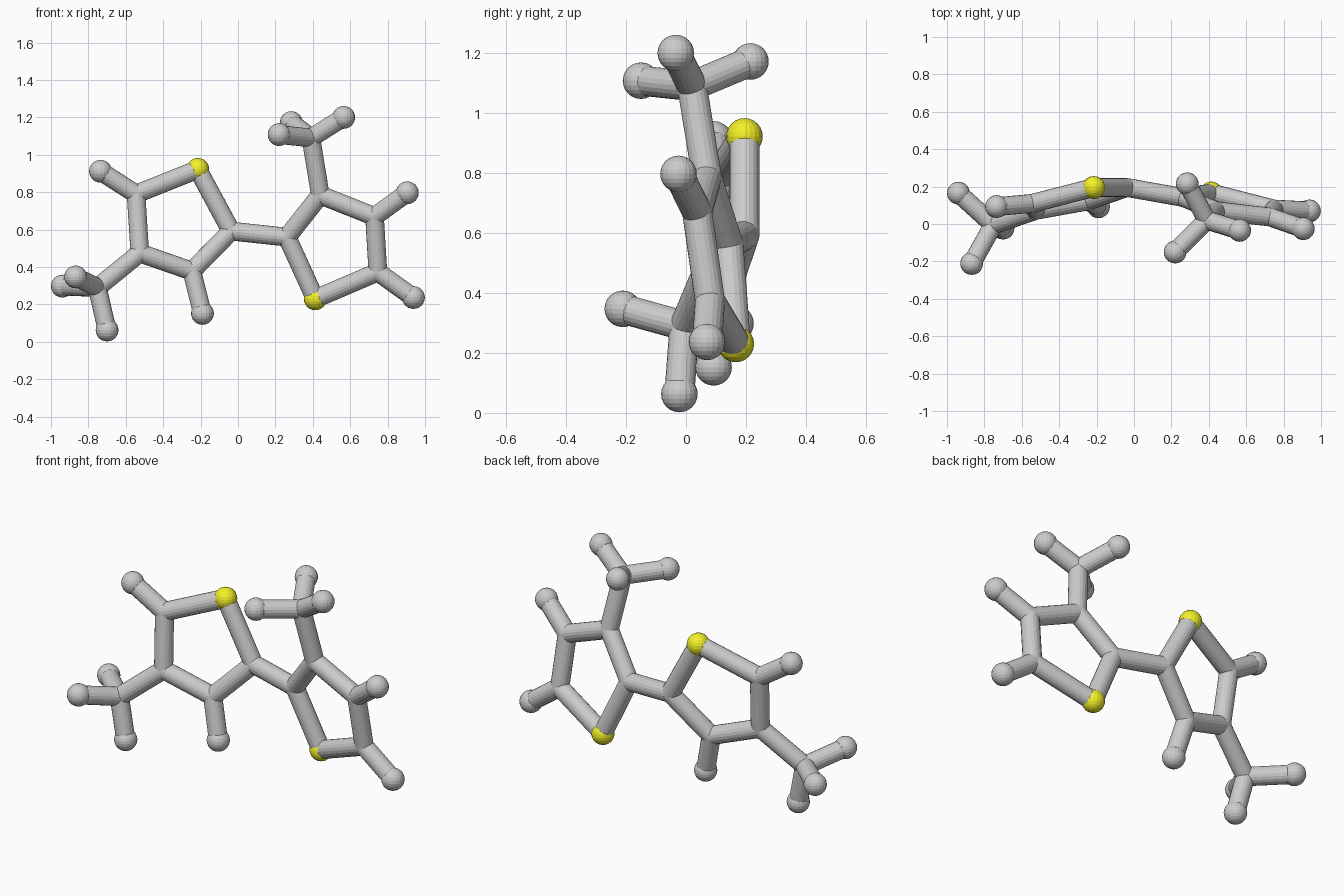
import bpy
from mathutils import Vector

if "Cube" in bpy.data.objects:
    bpy.data.objects.remove(bpy.data.objects["Cube"])

STICK_R, BALL_R, SIDES = 0.05, 0.061, 20

yellow = bpy.data.materials.new("yellow")
yellow.diffuse_color = (0.9, 0.88, 0.02, 1)
yellow.use_nodes = True
yellow.node_tree.nodes["Principled BSDF"].inputs["Base Color"].default_value = yellow.diffuse_color

# Ring corners (first one is the yellow ball) and their side branches
left_ring = [(-.215, .195, .922), (-.037, .195, .592), (-.247, .123, .378),
             (-.525, .073, .475), (-.545, .11, .79)]
right_ring = [(.413, .166, .23), (.262, .142, .56), (.44, .07, .785),
              (.73, .037, .67), (.748, .08, .373)]
left_hub, right_hub = (-.752, -.005, .29), (.39, .02, 1.09)
branches = {
    "left_lower": (left_ring[2], [(-.19, .092, .152)]),
    "left_upper": (left_ring[4], [(-.735, .093, .912)]),
    "left_tripod": (left_hub, [(-.939, .165, .298), (-.868, -.211, .347),
                               (-.7, -.022, .063)]),
    "right_upper": (right_ring[3], [(.905, -.025, .797)]),
    "right_lower": (right_ring[4], [(.938, .07, .237)]),
    "right_tripod": (right_hub, [(.22, -.15, 1.108), (.285, .215, 1.172),
                                 (.565, -.034, 1.2)]),
}


def ball(name, p, r, mat=None):
    bpy.ops.mesh.primitive_uv_sphere_add(segments=SIDES, ring_count=12,
                                         radius=r, location=p)
    ob = bpy.context.object
    ob.name = name
    if mat:
        ob.data.materials.append(mat)


def stick(name, a, b):
    a, b = Vector(a), Vector(b)
    d = b - a
    bpy.ops.mesh.primitive_cylinder_add(vertices=SIDES, radius=STICK_R,
                                        depth=d.length, location=(a + b) / 2)
    ob = bpy.context.object
    ob.name = name
    ob.rotation_euler = d.to_track_quat('Z', 'Y').to_euler()
    bpy.ops.object.shade_smooth_by_angle(angle=0.2)


# Five-sided rings: sticks, joints and the yellow corner ball
for side, ring in (("left", left_ring), ("right", right_ring)):
    for i, p in enumerate(ring):
        stick(f"{side}_ring_stick", p, ring[(i + 1) % 5])
        if i:
            ball(f"{side}_ring_joint", p, STICK_R)
    ball(f"{side}_yellow_ball", ring[0], BALL_R, yellow)

# Links between the rings and out to the tripod hubs
stick("centre_link", left_ring[1], right_ring[1])
stick("left_hub_link", left_ring[3], left_hub)
stick("right_hub_link", right_ring[2], right_hub)
ball("left_hub", left_hub, STICK_R)
ball("right_hub", right_hub, STICK_R)

# Ball-ended branches
for name, (base, tips) in branches.items():
    for tip in tips:
        stick(name + "_branch", base, tip)
        ball(name + "_ball", tip, BALL_R)
